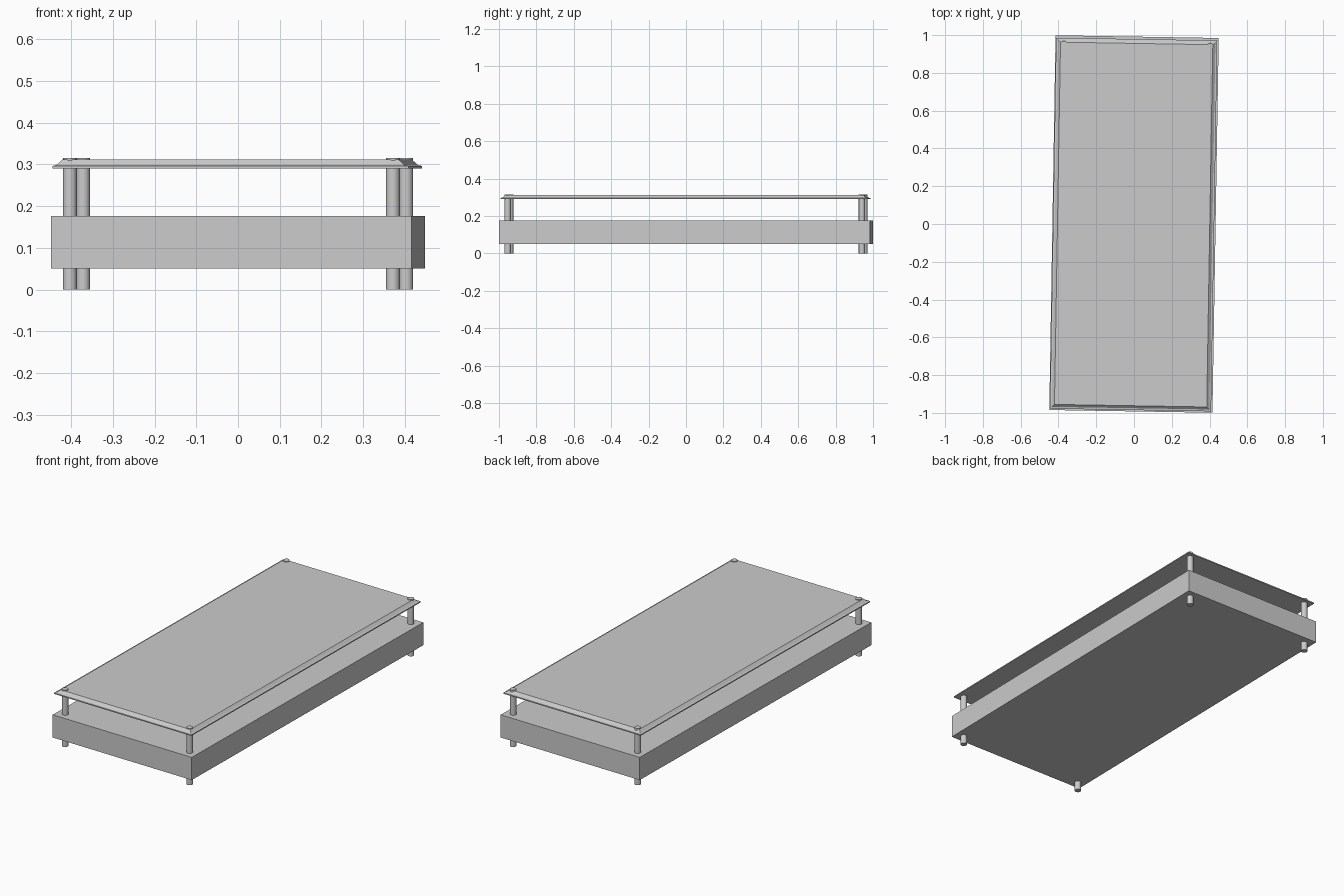
import bpy, bmesh
from mathutils import Matrix

if "Cube" in bpy.data.objects:
    bpy.data.objects.remove(bpy.data.objects["Cube"])

TURN = Matrix.Rotation(-0.0167, 4, 'Z')  # whole table sits slightly turned


def slab(name, rings, centre=(0, 0)):
    """Stack rectangular rings (half x, half y, z) into a closed solid."""
    bm = bmesh.new()
    loops = []
    for hx, hy, z in rings:
        loops.append([bm.verts.new((centre[0] + sx * hx, centre[1] + sy * hy, z))
                      for sx, sy in ((-1, -1), (1, -1), (1, 1), (-1, 1))])
    for a, b in zip(loops, loops[1:]):
        for i in range(4):
            j = (i + 1) % 4
            bm.faces.new((a[i], a[j], b[j], b[i]))
    bm.faces.new(loops[0][::-1])
    bm.faces.new(loops[-1])
    me = bpy.data.meshes.new(name)
    bm.to_mesh(me)
    bm.free()
    ob = bpy.data.objects.new(name, me)
    bpy.context.collection.objects.link(ob)
    ob.matrix_world = TURN
    return ob


# Lower box
slab("lower_box", [(0.432, 0.992, 0.05), (0.432, 0.992, 0.176)])

# Table top with a thin rim and sloped border
slab("table_top", [(0.4265, 0.982, 0.29), (0.4265, 0.982, 0.296),
                   (0.417, 0.972, 0.298), (0.403, 0.959, 0.311)], (-0.002, -0.003))

# Four round posts running from the floor through the top
for sx, side in ((-1, "left"), (1, "right")):
    for sy, end in ((-1, "front"), (1, "back")):
        bpy.ops.mesh.primitive_cylinder_add(vertices=24, radius=0.0168, depth=0.315)
        post = bpy.context.object
        post.name = f"{end}_{side}_post"
        post.matrix_world = TURN @ Matrix.Translation((sx * 0.387, sy * 0.947, 0.1575))
        bpy.ops.object.shade_smooth_by_angle()
